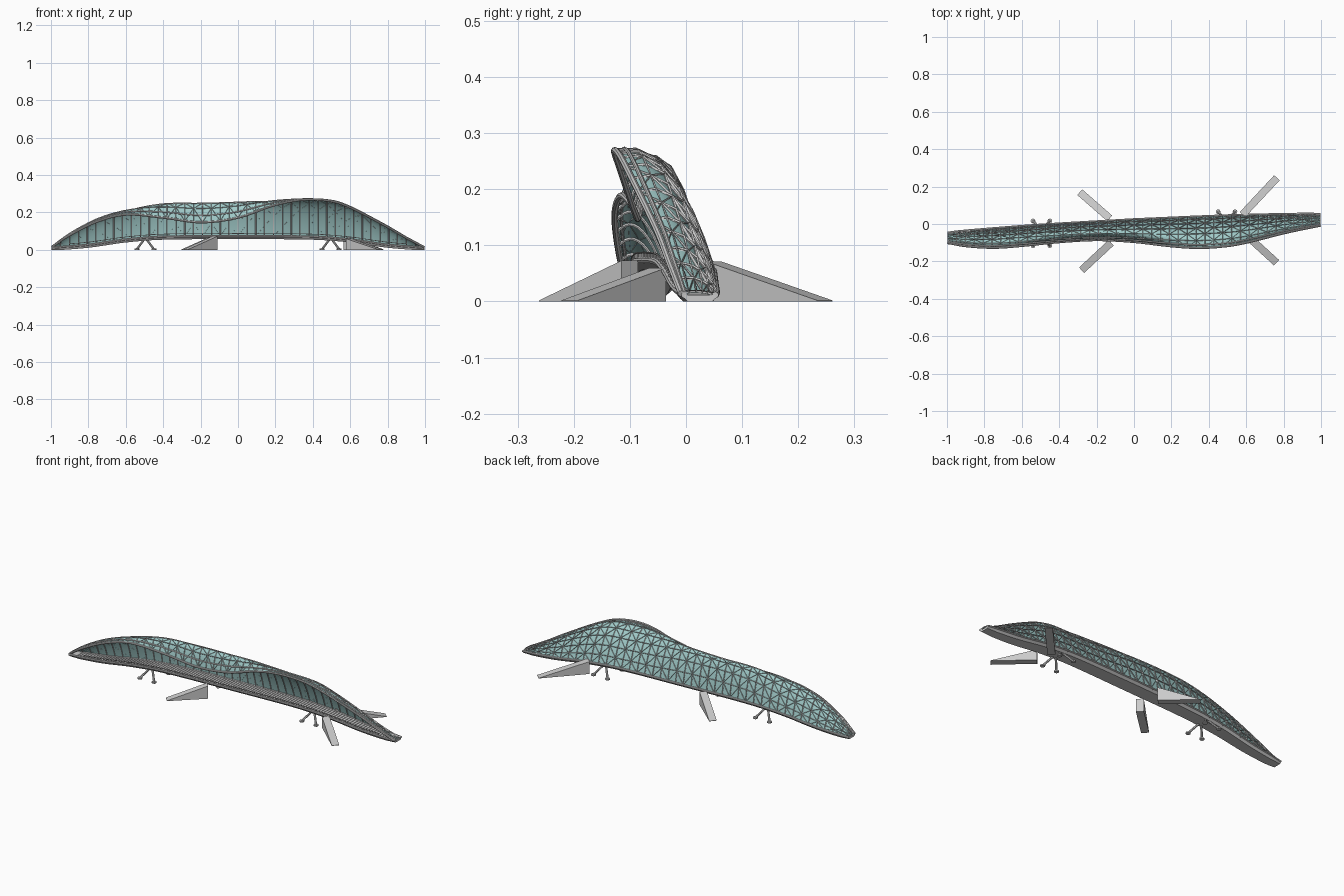
import bpy, bmesh
from mathutils import Vector

if "Cube" in bpy.data.objects:
    bpy.data.objects.remove(bpy.data.objects["Cube"])

# ---------- helpers ----------
def material(name, col):
    m = bpy.data.materials.new(name)
    m.diffuse_color = (*col, 1)
    m.use_nodes = True
    m.node_tree.nodes["Principled BSDF"].inputs["Base Color"].default_value = m.diffuse_color
    return m

GLASS = material("teal_glass", (0.36, 0.60, 0.59))

def smooth(table, x):
    """Smooth interpolation through (x, value) rows."""
    n = len(table)
    i = max(0, min(n - 2, sum(1 for p in table if p[0] <= x) - 1))
    def slope(k):
        a, b = table[max(k - 1, 0)], table[min(k + 1, n - 1)]
        return (b[1] - a[1]) / (b[0] - a[0])
    (x0, v0), (x1, v1) = table[i], table[i + 1]
    h = x1 - x0
    t = (x - x0) / h
    return ((2*t**3 - 3*t*t + 1) * v0 + (t**3 - 2*t*t + t) * h * slope(i)
            + (3*t*t - 2*t**3) * v1 + (t**3 - t*t) * h * slope(i + 1))

def mesh_object(name, verts, faces, mat=None):
    me = bpy.data.meshes.new(name)
    me.from_pydata([tuple(v) for v in verts], [], faces)
    bm = bmesh.new()
    bm.from_mesh(me)
    bmesh.ops.recalc_face_normals(bm, faces=bm.faces)
    bm.to_mesh(me)
    bm.free()
    ob = bpy.data.objects.new(name, me)
    bpy.context.collection.objects.link(ob)
    if mat:
        me.materials.append(mat)
    return ob

def tubes(name, paths, radius, res=1):
    cu = bpy.data.curves.new(name, 'CURVE')
    cu.dimensions = '3D'
    cu.bevel_depth, cu.bevel_resolution, cu.use_fill_caps = radius, res, True
    for path in paths:
        sp = cu.splines.new('POLY')
        sp.points.add(len(path) - 1)
        for p, co in zip(sp.points, path):
            p.co = (*co, 1)
    ob = bpy.data.objects.new(name, cu)
    bpy.context.collection.objects.link(ob)
    bpy.ops.object.select_all(action='DESELECT')
    bpy.context.view_layer.objects.active = ob
    ob.select_set(True)
    bpy.ops.object.convert(target='MESH')
    bpy.ops.object.shade_smooth_by_angle()

# ---------- controlling curves ----------
XS = [-1, -.9, -.75, -.6, -.4, -.2, 0, .2, .35, .5, .6, .8, .9, 1]
RIM_Y = list(zip(XS, [-.1, -.118, -.127, -.117, -.097, -.086, -.096, -.119, -.128, -.118, -.1, -.05, -.028, -.008]))
RIM_Z = list(zip(XS, [.012, .078, .152, .188, .172, .147, .172, .24, .268, .26, .226, .122, .064, .012]))
TOP_Z = list(zip(XS, [.015, .088, .167, .212, .245, .249, .254, .264, .272, .264, .232, .127, .068, .015]))
DECK_Z = [(0, .073), (.4, .07), (.6, .055), (.8, .027), (1, .011)]
HALF_W = [(0, .05), (.5, .046), (.8, .038), (.95, .032), (1, .027)]

def centre(x): return .05 * x - .025
def deck_z(x): return smooth(DECK_Z, abs(x))
def half_w(x): return smooth(HALF_W, abs(x))

def section(x, rows, drop=0.0):
    """Canopy section from the back deck edge over to the rim; drop moves it inward."""
    yb, z0 = centre(x) + half_w(x), deck_z(x)
    yr, z3, top = smooth(RIM_Y, x), smooth(RIM_Z, x), smooth(TOP_Z, x)
    top = max(top, z3 + .002)
    curl = top - z3
    z1 = z0 + min(.9, .43 + 4 * curl) * (top - z0)
    y1, y2 = yb - .16 * (yb - yr), yb - (.5 + 2.2 * curl) * (yb - yr)
    def bez(a, b, c, d, t):
        s = 1 - t
        return s**3*a + 3*s*s*t*b + 3*s*t*t*c + t**3*d
    lo, hi = z0, .6
    for _ in range(18):
        z2 = (lo + hi) / 2
        if max(bez(z0, z1, z2, z3, k / 24) for k in range(25)) > top:
            hi = z2
        else:
            lo = z2
    pts = []
    for k in range(rows + 1):
        t = k / rows
        y, z = bez(yb, y1, y2, yr, t), bez(z0, z1, z2, z3, t)
        tan = Vector((bez(yb, y1, y2, yr, t + .01) - y, bez(z0, z1, z2, z3, t + .01) - z))
        tan = tan.normalized() if tan.length else Vector((-1, 0))
        pts.append(Vector((x, y - tan.y * drop, z + tan.x * drop)))
    return pts

COLS, ROWS = 42, 6
xs = [-.996 + 1.992 * i / COLS for i in range(COLS + 1)]
fine = [-.996 + 1.992 * i / 126 for i in range(127)]

def grid(stations, rows, drop, tri):
    verts, faces = [], []
    for x in stations:
        verts += section(x, rows, drop)
    for i in range(len(stations) - 1):
        for j in range(rows):
            a = i * (rows + 1) + j
            b, c, d = a + rows + 1, a + rows + 2, a + 1
            if not tri:
                faces.append((a, b, c, d))
            elif (i + j) % 2:
                faces += [(a, b, c), (a, c, d)]
            else:
                faces += [(a, b, d), (b, c, d)]
    return verts, faces

# ---------- glass canopy with triangular lattice on the outside ----------
glass = mesh_object("canopy_glass", *grid(fine, 18, .002, False), GLASS)
for p in glass.data.polygons:
    p.use_smooth = True
lattice = mesh_object("canopy_lattice", *grid(xs, ROWS, -.001, True))
w = lattice.modifiers.new("bars", 'WIREFRAME')
w.thickness, w.offset, w.use_even_offset = .0055, 0, False

# ---------- ribs inside the canopy, rim and edge beams ----------
tubes("canopy_ribs", [section(x, 12, .004) for x in xs[1:-1]], .003)
rim = [section(x, 14) for x in fine]
tubes("canopy_rim", [[s[14] for s in rim]], .006, 2)
tubes("canopy_rim_inner", [[s[13] for s in rim]], .004, 2)
def edge(side, dz=0.0):
    return [Vector((x, centre(x) + side * half_w(x), deck_z(x) + dz)) for x in fine]
tubes("deck_edge_beams", [edge(1), edge(-1)], .006, 2)

# ---------- cross ribs over the deck and low front kerb ----------
tubes("deck_cross_ribs", list(zip(edge(1), edge(-1)))[3:-3], .003)
tubes("front_kerb", [edge(-1, .014)[6:-6]], .002)
tubes("front_kerb_posts", [[p, p + Vector((0, 0, .014))] for p in edge(-1)[6:-6:3]], .0018)

# ---------- deck girder ----------
dv, df = [], []
for x in fine:
    c, h, z = centre(x), half_w(x), deck_z(x)
    low = max(0, z - .016)
    dv += [(x, c - h, z), (x, c + h, z), (x, c + h, z - .006), (x, c + h * .8, low),
           (x, c - h * .8, low), (x, c - h, z - .006)]
for i in range(len(fine) - 1):
    for k in range(6):
        a, b = i * 6 + k, i * 6 + (k + 1) % 6
        df.append((a, b, b + 6, a + 6))
df += [tuple(range(6)), tuple(range(len(dv) - 6, len(dv)))]
mesh_object("deck", dv, df)

# ---------- splayed supports with foot pads ----------
legs, pads = [], []
for x0 in (-.495, .495):
    for sx in (-1, 1):
        for sy in (-1, 1):
            foot = Vector((x0 + sx * .045, centre(x0) + sy * .066, .004))
            legs.append([foot, Vector((x0 + sx * .006, centre(x0) + sy * .025, .056))])
            pads.append([Vector((foot.x, foot.y, 0)), Vector((foot.x, foot.y, .007))])
tubes("support_legs", legs, .006, 2)
tubes("support_pads", pads, .013, 2)

# ---------- access ramps: start, end, height at the deck ----------
RAMPS = {"front_left": ((-.122, -.1), (-.28, -.247), .073), "back_left": ((-.13, .03), (-.29, .17), .073),
         "front_right": ((.59, -.05), (.762, -.207), .06), "back_right": ((.58, .05), (.764, .247), .071)}
for name, (p, q, top) in RAMPS.items():
    p, q = Vector(p), Vector(q)
    d = (q - p).normalized()
    n = Vector((-d.y, d.x)) * .02
    v = [(*(p + n), 0), (*(p - n), 0), (*(q - n), 0), (*(q + n), 0),
         (*(p + n), top), (*(p - n), top), (*(q - n), .002), (*(q + n), .002)]
    mesh_object(name + "_ramp", v, [(0, 1, 2, 3), (4, 5, 6, 7), (0, 1, 5, 4),
                                    (1, 2, 6, 5), (2, 3, 7, 6), (3, 0, 4, 7)])
